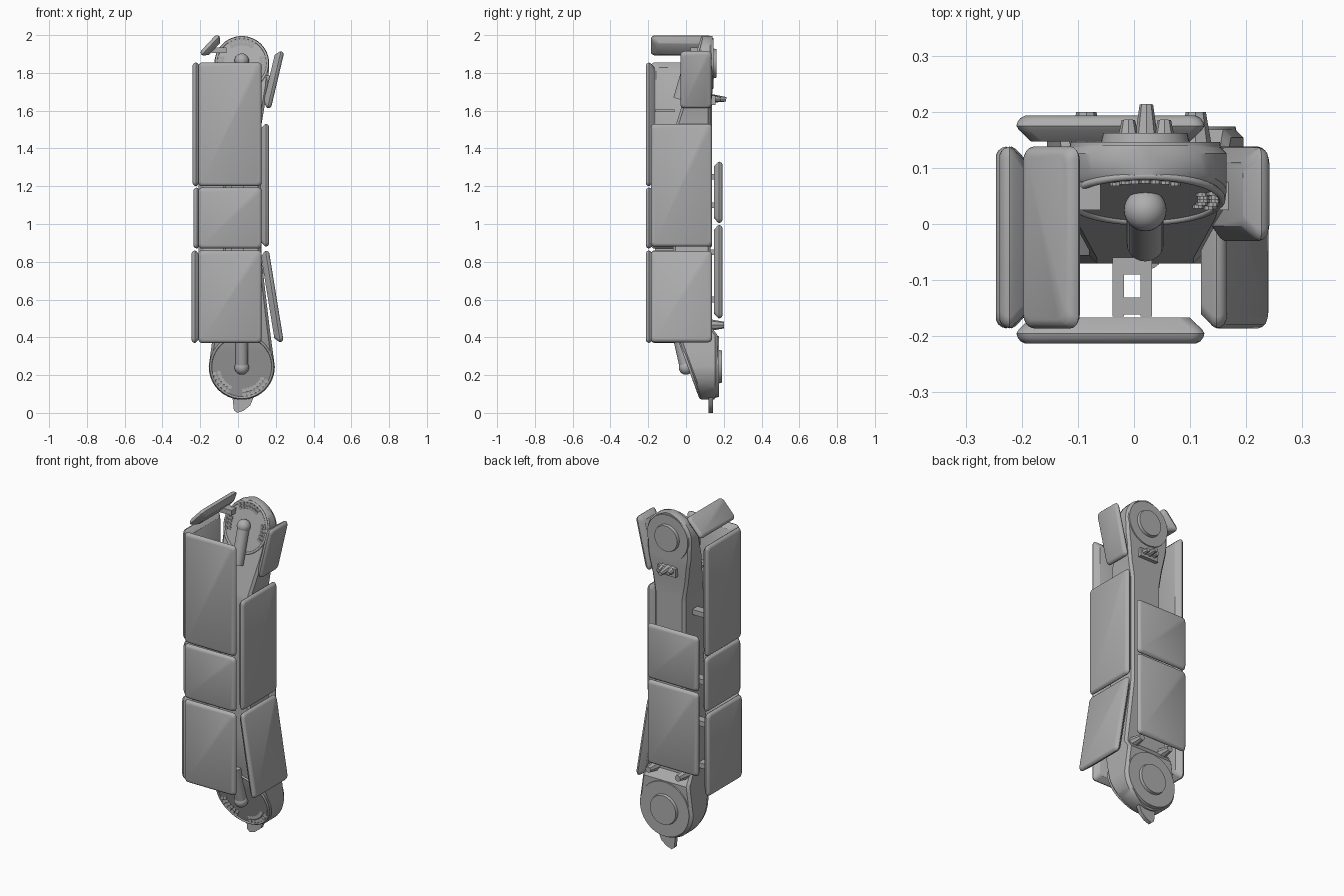
import bpy, bmesh
from math import sin, cos, pi, radians, sqrt
from mathutils import Vector, Matrix

if "Cube" in bpy.data.objects:
    bpy.data.objects.remove(bpy.data.objects["Cube"], do_unlink=True)

GREY = (0.42, 0.42, 0.42, 1)
grey = bpy.data.materials.new("plain grey")
grey.use_nodes = True
grey.diffuse_color = GREY
grey.node_tree.nodes["Principled BSDF"].inputs["Base Color"].default_value = GREY


def finish(name, bm, angle=35):
    bmesh.ops.recalc_face_normals(bm, faces=bm.faces)
    mesh = bpy.data.meshes.new(name)
    bm.to_mesh(mesh)
    bm.free()
    mesh.materials.append(grey)
    ob = bpy.data.objects.new(name, mesh)
    bpy.context.collection.objects.link(ob)
    bpy.ops.object.select_all(action='DESELECT')
    ob.select_set(True)
    bpy.context.view_layer.objects.active = ob
    bpy.ops.object.shade_smooth_by_angle(angle=radians(angle))
    return ob


def loft(bm, loops):
    rings = [[bm.verts.new(p) for p in loop] for loop in loops]
    n = len(rings[0])
    for a, b in zip(rings, rings[1:]):
        for i in range(n):
            j = (i + 1) % n
            bm.faces.new((a[i], a[j], b[j], b[i]))
    bm.faces.new(rings[0])
    bm.faces.new(rings[-1])


def box(bm, centre, size):
    m = Matrix.Translation(centre) @ Matrix.Diagonal((*size, 1))
    bmesh.ops.create_cube(bm, size=1, matrix=m)


def rod(bm, a, b, r1, r2, segments=24):
    a, b = Vector(a), Vector(b)
    m = Matrix.Translation((a + b) / 2) @ (b - a).to_track_quat('Z', 'Y').to_matrix().to_4x4()
    bmesh.ops.create_cone(bm, cap_ends=True, segments=segments, radius1=r1,
                          radius2=r2, depth=(b - a).length, matrix=m)


def rounded_rect(w, h, r, z):
    pts = []
    for k, (sx, sy) in enumerate(((1, 1), (-1, 1), (-1, -1), (1, -1))):
        for i in range(5):
            a = k * pi / 2 + i * pi / 8
            pts.append((sx * (w / 2 - r) + r * cos(a), sy * (h / 2 - r) + r * sin(a), z))
    return pts


def pad(name, centre, normal, along, length, width):
    """Cushion plate: bevelled inner side, rounded outer side."""
    n, u = Vector(normal).normalized(), Vector(along).normalized()
    v = n.cross(u)
    m = Matrix((u, v, n)).transposed().to_4x4()
    m.translation = centre
    bm = bmesh.new()
    rings = []
    for z, inset in ((-.023, .026), (-.002, .004), (.005, 0), (.012, .002), (.019, .007), (.023, .015)):
        rings.append(rounded_rect(length - 2 * inset, width - 2 * inset, .02, z))
    loft(bm, rings)
    bmesh.ops.transform(bm, matrix=m, verts=bm.verts)
    finish(name, bm)


# Cushions: front and right-hand columns share the same heights
for label, lo, hi, shift in (("upper", 1.2, 1.855, 0), ("middle", .87, 1.193, .004), ("lower", .37, .86, -.006)):
    mid = (lo + hi) / 2
    pad(label + "_front_pad", (-.042, -.19, mid), (0, -1, 0), (0, 0, 1), hi - lo, .335)
    pad(label + "_right_pad", (-.217 + shift, -.024, mid), (-1, 0, 0), (0, 0, 1), hi - lo, .324)
for label, lo, hi in (("upper", 1.005, 1.33), ("lower", .5, .995)):
    pad(label + "_back_pad", (-.042, .17, (lo + hi) / 2), (0, 1, 0), (0, 0, 1), hi - lo, .335)
pad("middle_left_pad", (.142, -.024, 1.205), (1, 0, 0), (0, 0, 1), .65, .324)
pad("lower_left_pad", (.18, -.024, .615), (.987, 0, .16), (-.16, 0, .987), .49, .324)
pad("upper_left_pad", (.187, .053, 1.765), (.973, 0, -.23), (.23, 0, .973), .31, .166)
pad("top_right_pad", (-.142, -.024, 1.941), (-.73, 0, .68), (.68, 0, .73), .137, .324)

# Link body: two round ends joined by a slim beam
CX = .02
LOW, LOW_R, TOP, TOP_R = .245, .175, 1.85, .145


def interp(table, z):
    if z <= table[0][0]:
        return table[0][1]
    for (z0, a), (z1, b) in zip(table, table[1:]):
        if z <= z1:
            return a + (b - a) * (z - z0) / (z1 - z0)
    return table[-1][1]


def front(z):
    return interp(((.07, .08), (.37, -.03), (.58, -.07), (1.47, -.07), (1.7, 0), (1.995, .088)), z)


def back(z):
    return interp(((.07, .15), (.12, .168), (.41, .168), (.46, .13), (1.6, .13), (1.7, .14)), z)


def half_width(z):
    if z < LOW:
        return sqrt(max(0, LOW_R ** 2 - (z - LOW) ** 2))
    if z > TOP:
        return sqrt(max(0, TOP_R ** 2 - (z - TOP) ** 2))
    return interp(((LOW, LOW_R), (.43, .15), (.85, .1), (1.5, .1), (1.74, .14), (TOP, TOP_R)), z)


heights = [LOW - LOW_R * cos(radians(a)) for a in range(6, 91, 6)]
heights += [.32, .37, .41, .43, .46, .58, .7, .85, 1.15, 1.47, 1.5, 1.6, 1.7, 1.74]
heights += [TOP + TOP_R * sin(radians(a)) for a in range(0, 85, 6)]
body = bmesh.new()
sections = []
for z in heights:
    w, f, b = half_width(z), front(z), back(z)
    c = min(.014, w * .4)
    half = [(w - c, f), (w, f + c), (w, b - c), (w - c, b)]
    sections.append([(CX + x, y, z) for x, y in half] + [(CX - x, y, z) for x, y in reversed(half)])
loft(body, sections)
finish("link_body", body)

# Round joints: back caps, front rims, stud rings, ball and rod
for label, z0, r, cap_r, arcs, y0, ball, end in (
        ("lower", LOW, LOW_R, .09, (range(195, 246, 9), range(275, 336, 9)), .168, (CX, .0, .24), (CX, -.05, .46)),
        ("upper", TOP, TOP_R, .08, (range(60, 121, 10), range(-25, 20, 10), range(165, 205, 10)), .14,
         (CX, .025, 1.865), (CX, -.035, 1.66))):
    bm = bmesh.new()
    rod(bm, (CX, y0 - .02, z0), (CX, y0 + .006, z0), r * .95, r * .92, 48)
    rod(bm, (CX, y0, z0), (CX, y0 + .022, z0), cap_r, cap_r - .005, 40)
    finish(label + "_back_cap", bm)

    bm = bmesh.new()
    for arc in arcs:
        for a in arc:
            for k in (.72, .86):
                x, z = CX + k * r * cos(radians(a)), z0 + k * r * sin(radians(a))
                rod(bm, (x, front(z) + .01, z), (x, front(z) - .004, z), .011, .011, 10)
    finish(label + "_joint_studs", bm)

    curve = bpy.data.curves.new(label + "_joint_rim", 'CURVE')
    curve.dimensions = '3D'
    curve.bevel_depth = .007
    curve.bevel_resolution = 2
    spline = curve.splines.new('POLY')
    spline.points.add(47)
    spline.use_cyclic_u = True
    for i, p in enumerate(spline.points):
        a = 2 * pi * i / 48
        z = z0 + r * .94 * sin(a)
        p.co = (CX + r * .94 * cos(a), front(z), z, 1)
    curve.materials.append(grey)
    rim = bpy.data.objects.new(label + "_joint_rim", curve)
    bpy.context.collection.objects.link(rim)

    bm = bmesh.new()
    bmesh.ops.create_uvsphere(bm, u_segments=24, v_segments=16, radius=.038, matrix=Matrix.Translation(ball))
    rod(bm, ball, end, .033, .033)
    finish(label + "_ball_rod", bm)

# Bottom fin
bm = bmesh.new()
outline = ((-.03, .09), (-.022, .015), (-.005, 0), (.03, .012), (.065, .04), (.09, .1))
loft(bm, [[(x, y, z) for x, z in outline] for y in (.118, .142)])
finish("bottom_fin", bm)

# Back clips
bm = bmesh.new()
box(bm, (CX, .14, 1.655), (.12, .03, .05))
for x, tip in ((-.01, .185), (.022, .213), (.054, .185)):
    rod(bm, (x, .13, 1.665), (x, tip, 1.66), .024, .012, 8)
finish("upper_clip", bm)
bm = bmesh.new()
for x in (-.085, .11):
    rod(bm, (x, .12, .465), (x, .2, .465), .032, .018, 8)
finish("lower_clips", bm)

# Pad brackets: pierced tabs at the front, short posts at the sides and back
bm = bmesh.new()
for z in (.865, 1.195, 1.6):
    for x in (-.028, .022):
        box(bm, (x, -.115, z), (.02, .1, .012))
    for y in (-.075, -.146):
        box(bm, (-.003, y, z), (.07, .03, .012))
for z in (.5, .75, 1.0, 1.4):
    box(bm, (-.14, .03, z), (.13, .05, .03))
    box(bm, (.125, .03, z), (.05, .05, .03))
for z in (.6, .85, 1.1, 1.25):
    box(bm, (-.02, .14, z), (.1, .04, .03))
box(bm, (.145, .05, 1.765), (.06, .05, .04))
box(bm, (-.1, .05, 1.92), (.08, .05, .03))
finish("pad_brackets", bm)
